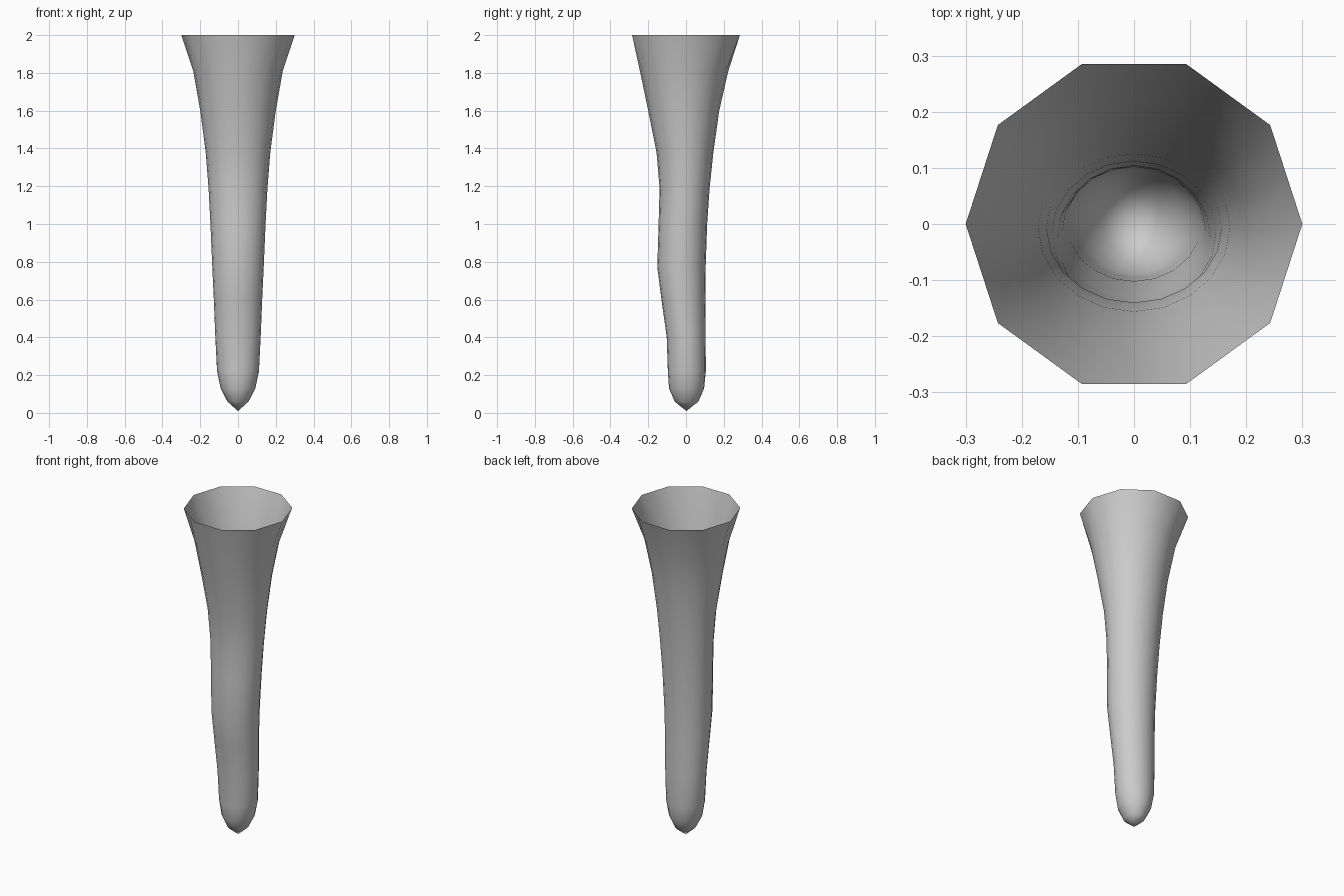
import bpy, bmesh, math

if "Cube" in bpy.data.objects:
    bpy.data.objects.remove(bpy.data.objects["Cube"])

# Profile rows: height, half width in x, front y, back y
PROFILE = [
    (0.06, 0.056, -0.060, 0.066),
    (0.13, 0.092, -0.090, 0.096),
    (0.22, 0.111, -0.096, 0.105),
    (0.40, 0.120, -0.102, 0.104),
    (0.60, 0.128, -0.130, 0.102),
    (0.77, 0.136, -0.152, 0.104),
    (1.00, 0.146, -0.145, 0.112),
    (1.19, 0.156, -0.140, 0.125),
    (1.38, 0.171, -0.156, 0.145),
    (1.60, 0.200, -0.200, 0.176),
    (1.81, 0.237, -0.244, 0.224),
]
SIDES = 20
RIM_Z, RIM_R, TIP_Z = 2.0, 0.30, 0.01

bm = bmesh.new()
angles = [2 * math.pi * i / SIDES for i in range(SIDES)]
rings = []

# Rounded, slightly bent body rings
for z, rx, front, back in PROFILE:
    cy, ry = (front + back) / 2, (back - front) / 2
    rings.append([bm.verts.new((rx * math.cos(a), cy + ry * math.sin(a), z))
                  for a in angles])

# Ten-sided flared rim: odd points lie midway along straight edges
flat = math.cos(math.pi / 10)
rings.append([bm.verts.new((RIM_R * (flat if i % 2 else 1) * math.cos(a),
                            RIM_R * (flat if i % 2 else 1) * math.sin(a), RIM_Z))
              for i, a in enumerate(angles)])

# Skin the rings and close the pointed tip, leaving the top open
for lo, hi in zip(rings, rings[1:]):
    for i in range(SIDES):
        j = (i + 1) % SIDES
        bm.faces.new((lo[i], lo[j], hi[j], hi[i]))
tip = bm.verts.new((0, 0.002, TIP_Z))
for i in range(SIDES):
    bm.faces.new((tip, rings[0][(i + 1) % SIDES], rings[0][i]))
for f in bm.faces:
    f.smooth = True

mesh = bpy.data.meshes.new("flared_tube")
bm.to_mesh(mesh)
bm.free()
bpy.context.collection.objects.link(bpy.data.objects.new("flared_tube", mesh))
